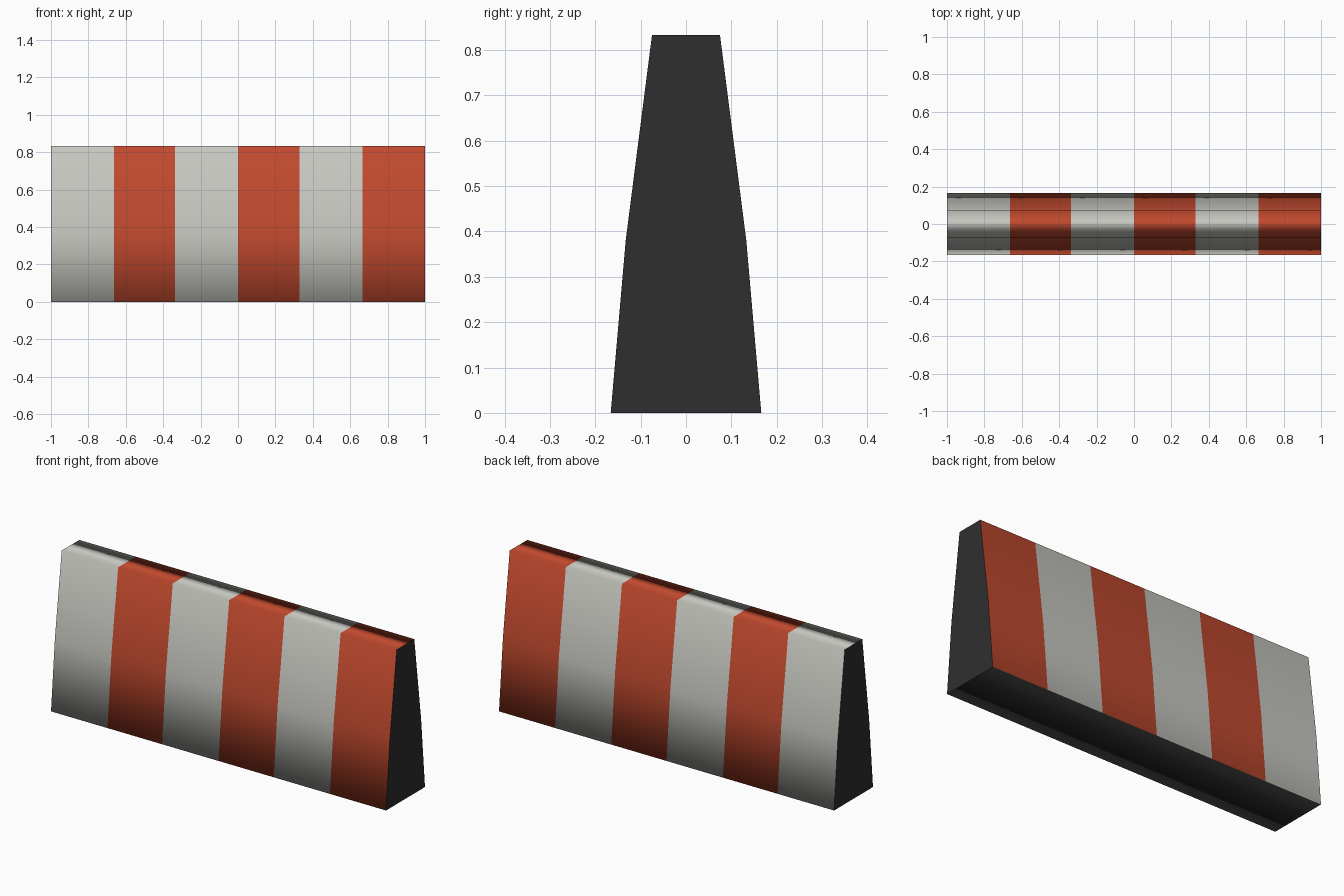
import bpy
import bmesh

cube = bpy.data.objects.get("Cube")
if cube:
    bpy.data.objects.remove(cube, do_unlink=True)


def make_material(name, rgb):
    mat = bpy.data.materials.new(name)
    mat.use_nodes = True
    color = (*rgb, 1)
    mat.diffuse_color = color
    mat.node_tree.nodes["Principled BSDF"].inputs["Base Color"].default_value = color
    return mat


WHITE, RED, DARK = range(3)
materials = [
    make_material("off_white_paint", (0.57, 0.57, 0.53)),
    make_material("red_orange_paint", (0.53, 0.067, 0.027)),
    make_material("dark_concrete", (0.028, 0.028, 0.028)),
]

# Tapered cross-section: one side going up, mirrored to the other side
half = [(-0.166, 0), (-0.133, 0.38), (-0.075, 0.833)]
profile = half + [(-y, z) for y, z in reversed(half)]

# Stripe boundaries along the length
cuts = [-1, -0.663, -0.337, 0, 0.33, 0.665, 1]

bm = bmesh.new()
rings = [[bm.verts.new((x, y, z)) for y, z in profile] for x in cuts]
count = len(profile)

# Striped skin, with a dark underside
for i, (a, b) in enumerate(zip(rings, rings[1:])):
    for j in range(count):
        k = (j + 1) % count
        face = bm.faces.new((a[j], b[j], b[k], a[k]))
        face.smooth = True
        face.material_index = DARK if k == 0 else (RED if i % 2 else WHITE)

# Flat dark ends with sharp rims
for ring in (rings[0], rings[-1]):
    cap = bm.faces.new(ring)
    cap.material_index = DARK
    for edge in cap.edges:
        edge.smooth = False

bmesh.ops.recalc_face_normals(bm, faces=bm.faces)
mesh = bpy.data.meshes.new("striped_barrier")
bm.to_mesh(mesh)
bm.free()
for mat in materials:
    mesh.materials.append(mat)

barrier = bpy.data.objects.new("striped_barrier", mesh)
bpy.context.collection.objects.link(barrier)

# Soft shading across the long edges, led by the larger faces
soft = barrier.modifiers.new("soft_edges", "WEIGHTED_NORMAL")
soft.mode = "FACE_AREA"
soft.keep_sharp = True
